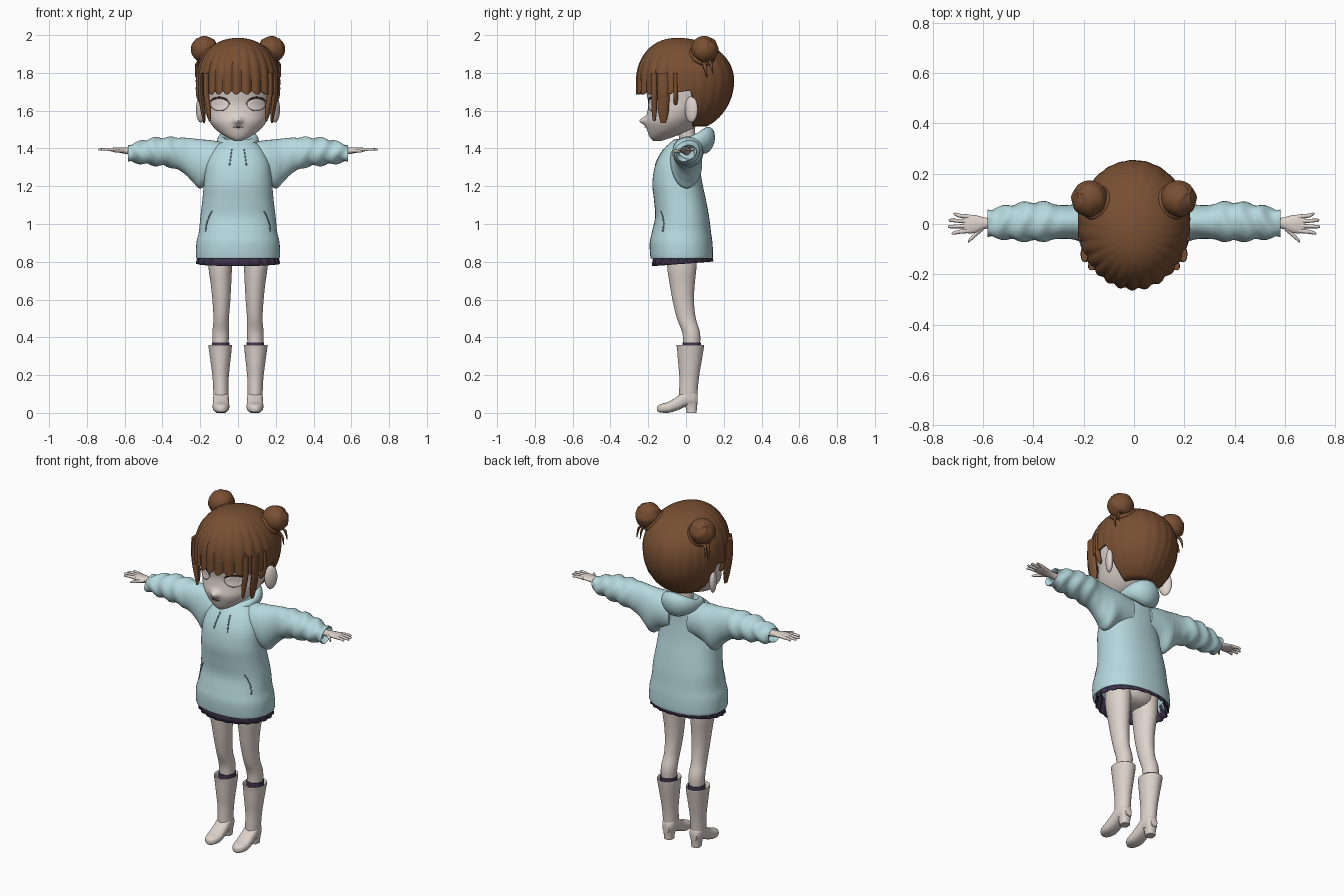
import bpy, bmesh
from math import sin, cos, pi, radians, exp, copysign
from mathutils import Vector, Matrix
from mathutils.bvhtree import BVHTree

if "Cube" in bpy.data.objects:
    bpy.data.objects.remove(bpy.data.objects["Cube"])


def material(name, *rgb):
    lin = [((c / 255 + 0.055) / 1.055) ** 2.4 for c in rgb] + [1]
    m = bpy.data.materials.new(name)
    m.use_nodes = True
    m.diffuse_color = lin
    m.node_tree.nodes["Principled BSDF"].inputs["Base Color"].default_value = lin
    return m


SKIN = material("skin", 222, 211, 204)
BOOT = material("boot_beige", 219, 209, 202)
HAIR = material("hair_brown", 120, 79, 50)
HOODIE = material("hoodie_blue", 182, 217, 222)
SEAM = material("seam_blue", 118, 152, 162)
PURPLE = material("dark_purple", 64, 54, 80)
EYE = material("eye_white", 240, 226, 221)
LASH = material("lash_dark", 56, 40, 38)
MOUTH = material("mouth_brown", 130, 92, 86)


def finish(name, bm, mat, mirror=False, thick=0, angle=50):
    """Turn a bmesh into a shaded object, optionally thickened and mirrored."""
    bmesh.ops.recalc_face_normals(bm, faces=bm.faces)
    me = bpy.data.meshes.new(name)
    bm.to_mesh(me)
    bm.free()
    me.materials.append(mat)
    me.shade_smooth()
    me.set_sharp_from_angle(angle=radians(angle))
    ob = bpy.data.objects.new(name, me)
    bpy.context.collection.objects.link(ob)
    if thick:
        mod = ob.modifiers.new("thickness", "SOLIDIFY")
        mod.thickness, mod.offset = thick, -1
    if mirror:
        ob.modifiers.new("mirror", "MIRROR").use_mirror_merge = False
    return ob


def surface(name, rings, mat, closed=True, loop=False, caps=(True, True), **kw):
    """Skin a list of point rings with quads."""
    bm = bmesh.new()
    vs = [[bm.verts.new(p) for p in r] for r in rings]
    n = len(rings[0])
    pairs = list(zip(vs, vs[1:])) + ([(vs[-1], vs[0])] if loop else [])
    for a, b in pairs:
        for i in range(n if closed else n - 1):
            j = (i + 1) % n
            bm.faces.new((a[i], a[j], b[j], b[i]))
    if caps[0]:
        bm.faces.new(vs[0])
    if caps[1]:
        bm.faces.new(vs[-1])
    return finish(name, bm, mat, **kw)


def spline(rows, sub):
    """Catmull-Rom interpolation through the rows."""
    out = []
    for i in range(len(rows) - 1):
        p = [rows[max(i - 1, 0)], rows[i], rows[i + 1], rows[min(i + 2, len(rows) - 1)]]
        for k in range(sub):
            t = k / sub
            out.append([b + t * (c - a + t * (2 * a - 5 * b + 4 * c - d + t * (3 * (b - c) + d - a))) / 2
                        for a, b, c, d in zip(*p)])
    return out + [list(rows[-1])]


def loft(name, rows, mat, axis="z", n=32, sub=4, power=2, warp=None, **kw):
    """Rows are centre x, y, z and two radii, swept along an axis."""
    rings = []
    for x, y, z, ra, rb in spline(rows, sub):
        ring = []
        for i in range(n):
            t = 2 * pi * i / n
            a, b = [max(r, 0.001) * copysign(abs(f) ** (2 / power), f) for r, f in ((ra, cos(t)), (rb, sin(t)))]
            d = {"z": (a, b, 0), "x": (0, a, b), "y": (a, 0, b)}[axis]
            p = Vector((x, y, z)) + Vector(d)
            ring.append(warp(p, t) if warp else p)
        rings.append(ring)
    return surface(name, rings, mat, **kw)


def ball(name, mat, centre, size, rot=Matrix(), warp=None, seg=24, **kw):
    bm = bmesh.new()
    bmesh.ops.create_uvsphere(bm, u_segments=seg, v_segments=seg // 2, radius=1)
    for v in bm.verts:
        p = v.co * (warp(v.co) if warp else 1)
        v.co = Vector(centre) + rot.to_3x3() @ Vector([a * b for a, b in zip(p, size)])
    return finish(name, bm, mat, **kw)


def decal(name, target, f, mat, nu, nv, closed=False, **kw):
    """Thin plate laid on the front of a target; f(u, v) gives x and z."""
    me = target.data
    tree = BVHTree.FromPolygons([v.co for v in me.vertices], [list(p.vertices) for p in me.polygons])
    rings = []
    for j in range(nv + 1):
        ring = []
        for i in range(nu if closed else nu + 1):
            x, z = f(i / nu, j / nv)
            hit = tree.ray_cast(Vector((x, -1, z)), Vector((0, 1, 0)))[0]
            ring.append((x, hit.y - 0.004 if hit else -0.15, z))
        rings.append(ring)
    return surface(name, rings, mat, closed=closed, caps=(closed, False), thick=0.003, **kw)


def step(a, b, x):
    t = min(max((x - a) / (b - a), 0), 1)
    return t * t * (3 - 2 * t)


def body_row(z, w, front, back):
    return (0, (front + back) / 2, z, w, (back - front) / 2)


# Head with a small pointed nose
def nose(p, t):
    if p.y < 0:
        p.y -= 0.034 * exp(-(p.x / 0.02) ** 2 - ((p.z - 1.547) / 0.02) ** 2)
    return p


head = loft("head", [body_row(*r) for r in (
    (1.44, .02, -.175, -.13), (1.46, .062, -.192, -.07), (1.495, .112, -.205, .02), (1.54, .15, -.214, .08),
    (1.59, .172, -.205, .13), (1.64, .182, -.2, .17), (1.72, .192, -.213, .195), (1.8, .19, -.212, .195),
    (1.88, .155, -.17, .165), (1.93, .09, -.11, .1))], SKIN, n=72, sub=7, warp=nose)
loft("neck", [(0, .02, 1.36, .05, .05), (0, .01, 1.43, .044, .044), (0, 0, 1.52, .046, .046)], SKIN)
ball("ears", SKIN, (.197, .028, 1.607), (.02, .038, .07), Matrix.Rotation(-.5, 4, "Z"), mirror=True)

# Eyes, lashes and mouth
decal("eyes", head, lambda u, v: (.097 + .048 * (.05 + .95 * v) * cos(2 * pi * u),
      1.631 + .031 * (.05 + .95 * v) * sin(2 * pi * u)), EYE, 28, 4, closed=True, mirror=True)
decal("upper_lashes", head, lambda u, v: (.097 - .054 * cos(pi * u),
      1.633 + sin(pi * u) * (.03 + .009 * v) + .004 * u), LASH, 20, 1, mirror=True)
decal("lower_lashes", head, lambda u, v: (.097 - .03 * cos(pi * u),
      1.612 - sin(pi * u) * (.011 + .003 * v)), LASH, 12, 1, mirror=True)
decal("mouth", head, lambda u, v: (.06 * (u - .5), 1.511 + .005 * v * sin(pi * u)), MOUTH, 12, 1)


# Hair cap: clumped fringe in front, round bob at the back
def hair_point(a, t):
    s = sin(a)
    front = step(.15, -.5, s)
    clump = abs(sin(13 * a + .5 * sin(3 * a)))
    edge = 1.705 - .02 * front * clump - .19 * step(.08, .32, s)
    if t < .5:
        phi = pi * max(t, .02)
        z, r = 1.76 + .225 * cos(phi), sin(phi) ** .92
    else:
        z = 1.76 + (edge - 1.76) * (2 * t - 1)
        back = step(-.3, .3, s)
        r = 1 - back * (1 - max(0, 1 - ((1.76 - z) / .27) ** 2) ** .5)
    r *= 1 - (.01 + .04 * front) * (1 - clump) * min(1, 2 * t)
    return (.225 * r * cos(a), (.265 if s < 0 else .255) * r * s - .05 * (1 - r) * (t < .5), z)


surface("hair", [[hair_point(2 * pi * i / 208, j / 28) for i in range(208)] for j in range(29)],
        HAIR, caps=(True, False), thick=.014, angle=35)
for name, x, y, tip, w in (("side_lock", .197, -.12, 1.535, .032), ("front_lock", .168, -.168, 1.545, .016),
                           ("ear_wisp", .208, -.055, 1.63, .012)):
    loft(name, [(x, y, 1.8, .014, w), (x, y, 1.69, .015, w), (x - .012, y, 1.6 + (tip - 1.535) / 2, .013, w * .9),
                (x - .018, y, tip, .005, w * .45)], HAIR, n=12, mirror=True)

# Twin buns with a wrapped base and loose tufts
out = Vector((.62, .33, .7)).to_track_quat("Z", "Y").to_matrix()
ball("buns", HAIR, (.178, .1, 1.924), (.074, .074, .072), out, seg=40, mirror=True, angle=25,
     warp=lambda p: 1 - .05 * abs(sin(2.5 * (p.xy.to_3d().to_2d().angle_signed(Vector((1, 0)), 0)) + 3 * p.z)))
wrap = [[Vector((.15, .085, 1.893)) + out @ Vector(((.056 + .016 * cos(b)) * cos(a),
        (.056 + .016 * cos(b)) * sin(a), .016 * sin(b))) for b in [pi * k / 5 for k in range(10)]]
        for a in [pi * k / 16 for k in range(32)]]
surface("bun_wraps", wrap, HAIR, loop=True, caps=(False, False), mirror=True)
for y, dz in ((.1, .0), (.13, .02)):
    loft("bun_tuft", [(.185, y - .01, 1.87, .012, .012), (.218, y, 1.83 + dz, .008, .009),
                      (.224, y + .012, 1.775 + dz, .002, .002)], HAIR, n=8, mirror=True)

# Hoodie body with a hollow hem
hoodie = loft("hoodie_body", [body_row(*r) for r in (
    (.98, .15, -.12, .09), (.85, .2, -.165, .12), (.82, .214, -.182, .134), (.828, .222, -.189, .143),
    (.9, .22, -.192, .14), (.96, .207, -.18, .132), (1.04, .199, -.163, .122), (1.13, .188, -.17, .105),
    (1.22, .18, -.178, .086), (1.32, .168, -.16, .072), (1.4, .13, -.115, .068), (1.45, .07, -.06, .06))],
    HOODIE, n=56, sub=5, power=2.3)


# Sleeves with soft creases and hollow cuffs
def crease(p, t):
    k = .006 * step(.26, .4, p.x) * sin(75 * p.x + 1.5 * sin(2 * t))
    return p + Vector((0, k * cos(t), k * sin(t)))


loft("sleeves", [(.06, 0, 1.335, .08, .095), (.14, 0, 1.335, .085, .108), (.2, .005, 1.318, .08, .13),
                 (.24, .008, 1.338, .07, .115), (.29, .008, 1.364, .067, .093), (.36, .01, 1.38, .078, .079),
                 (.46, .008, 1.383, .074, .07), (.53, .005, 1.378, .062, .055), (.575, .003, 1.375, .056, .046),
                 (.58, .003, 1.375, .05, .041), (.545, .003, 1.378, .042, .034)],
     HOODIE, axis="x", sub=6, warp=crease, mirror=True)


# Hood: a collar roll, low in front and full at the back
def hood_ring(a):
    s, back = sin(a), max(0, sin(a)) ** 1.5
    rh, rv = .022 + .026 * back, .027 + .043 * back
    z = 1.437 + .018 * s - .012 * max(0, -s) ** 4 - .012 * back
    return [((.088 + rh * cos(b)) * cos(a), .018 + (.088 + rh * cos(b)) * s, z + rv * sin(b) + .35 * rh * cos(b) * back)
            for b in [pi * k / 8 for k in range(16)]]


surface("hood", [hood_ring(pi * k / 24) for k in range(48)], HOODIE, loop=True, caps=(False, False))

# Drawstrings and pocket openings
decal("drawstrings", hoodie, lambda u, v: (.03 + .012 * u + .006 * v, 1.395 - .085 * u), SEAM, 8, 1, mirror=True)
decal("pocket_slits", hoodie, lambda u, v: (.135 + .036 * u + .005 * v + .008 * sin(pi * u), 1.07 - .11 * u),
      SEAM, 10, 1, mirror=True)


# Pleated skirt edge
def pleat(a, t):
    k = (.92 + .085 * t) * (1 + .016 * copysign(min(1, 3 * abs(sin(22 * a))), sin(22 * a)))
    return (.219 * k * cos(a), -.018 + .16 * k * sin(a), .87 - .08 * t + .012 * t * sin(a))


surface("skirt", [[pleat(2 * pi * i / 264, j / 3) for i in range(264)] for j in range(4)],
        PURPLE, caps=(False, False), thick=.006, angle=30)

# Hands
loft("palms", [(.53, .003, 1.383, .022, .02), (.59, .003, 1.387, .022, .017), (.625, 0, 1.391, .034, .014),
               (.66, 0, 1.393, .037, .011), (.682, .002, 1.394, .03, .006)], SKIN, axis="x", n=20, mirror=True)
for name, y, tip in (("index_finger", -.027, .725), ("middle_finger", -.008, .74),
                     ("ring_finger", .011, .737), ("little_finger", .029, .718)):
    loft(name, [(.655, y, 1.393, .009, .009), (.695, y * 1.15, 1.396, .008, .008),
                (tip - .006, y * 1.35, 1.394, .006, .006), (tip, y * 1.38, 1.393, .002, .002)],
         SKIN, axis="x", n=10, mirror=True)
loft("thumb", [(.6, -.012, 1.387, .014, .011), (.63, -.04, 1.387, .011, .009), (.652, -.062, 1.386, .008, .007),
               (.66, -.071, 1.386, .003, .003)], SKIN, axis="x", n=10, mirror=True)

# Hips and legs
loft("hips", [(0, -.02, .79, .05, .04), (0, -.02, .83, .14, .085), (0, -.02, .98, .14, .09)], SKIN)
loft("legs", [(.09, -.02, .93, .07, .08), (.094, -.022, .78, .063, .078), (.09, -.02, .68, .054, .066),
              (.088, -.014, .59, .047, .056), (.089, .002, .5, .041, .05), (.091, .026, .43, .044, .047),
              (.092, .03, .37, .042, .045), (.092, .025, .28, .036, .04)], SKIN, mirror=True)
loft("sock_bands", [(.092, .03, .345, .047, .05), (.092, .03, .372, .046, .049)], PURPLE, mirror=True)

# Boots: hollow shaft, shaped foot and heel block
loft("boot_shafts", [(.095, .023, .33, .049, .058), (.095, .023, .354, .056, .066), (.095, .023, .359, .062, .073),
                     (.094, .023, .335, .06, .07), (.093, .02, .27, .052, .062), (.092, .017, .19, .043, .052),
                     (.091, .013, .12, .04, .049), (.09, .012, .07, .039, .048), (.09, .015, .045, .032, .04)],
     BOOT, mirror=True)
foot = [(.062, .045, .1, .022), (.04, .038, .125, .036), (0, .034, .12, .041), (-.045, .014, .088, .043),
        (-.09, .001, .06, .044), (-.125, .001, .049, .037), (-.146, .004, .04, .022), (-.153, .012, .03, .008)]
loft("boot_feet", [(.09, y, (lo + hi) / 2, w, (hi - lo) / 2) for y, lo, hi, w in foot],
     BOOT, axis="y", power=2.5, mirror=True)
loft("boot_heels", [(.09, .03, 0, .025, .026), (.09, .028, .03, .027, .03), (.09, .025, .06, .034, .036)],
     BOOT, n=20, power=2.8, mirror=True)
